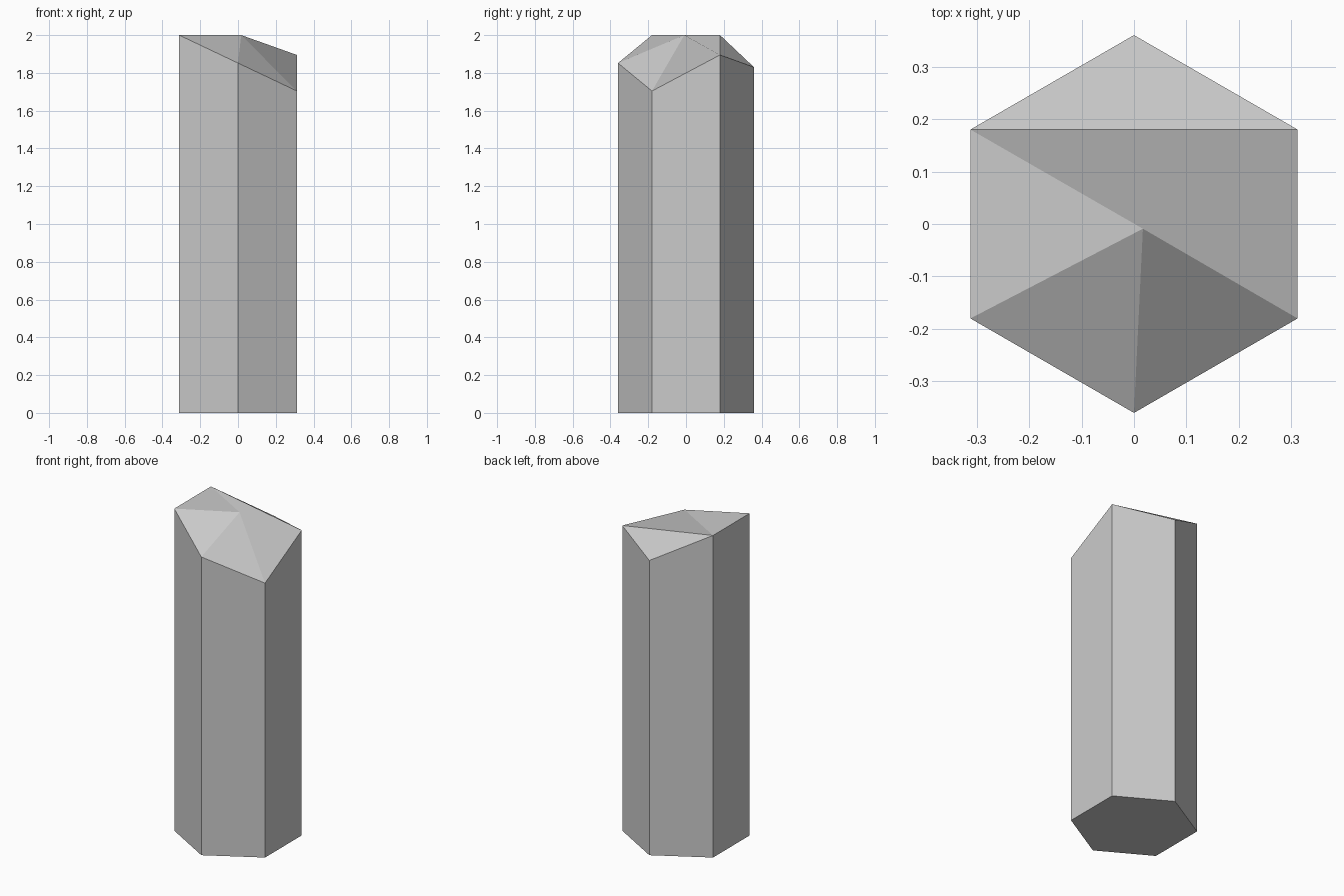
import bpy, bmesh
from math import cos, sin, radians

if "Cube" in bpy.data.objects:
    bpy.data.objects.remove(bpy.data.objects["Cube"])

RADIUS = 0.36
# Rim height at each corner, counter-clockwise from the back right
RIM = [1.895, 1.83, 2.0, 2.0, 1.852, 1.704]

bm = bmesh.new()

# Hexagonal base and slanted rim
ring = [(RADIUS * cos(radians(30 + 60 * i)), RADIUS * sin(radians(30 + 60 * i)))
        for i in range(6)]
base = [bm.verts.new((x, y, 0)) for x, y in ring]
rim = [bm.verts.new((x, y, z)) for (x, y), z in zip(ring, RIM)]
apex = bm.verts.new((0.017, -0.009, 2.0))

# Shaft
bm.faces.new(base[::-1])
for i in range(6):
    j = (i + 1) % 6
    bm.faces.new((base[i], base[j], rim[j], rim[i]))

# Faceted tip: a back bevel, three facets around the apex, one folded quad
bm.faces.new(rim[0:3])
for i in (2, 3, 4):
    bm.faces.new((rim[i], rim[i + 1], apex))
bm.faces.new((apex, rim[5], rim[0], rim[2]))

bm.normal_update()
mesh = bpy.data.meshes.new("crystal_shard")
bm.to_mesh(mesh)
bm.free()
bpy.context.collection.objects.link(bpy.data.objects.new("crystal_shard", mesh))
